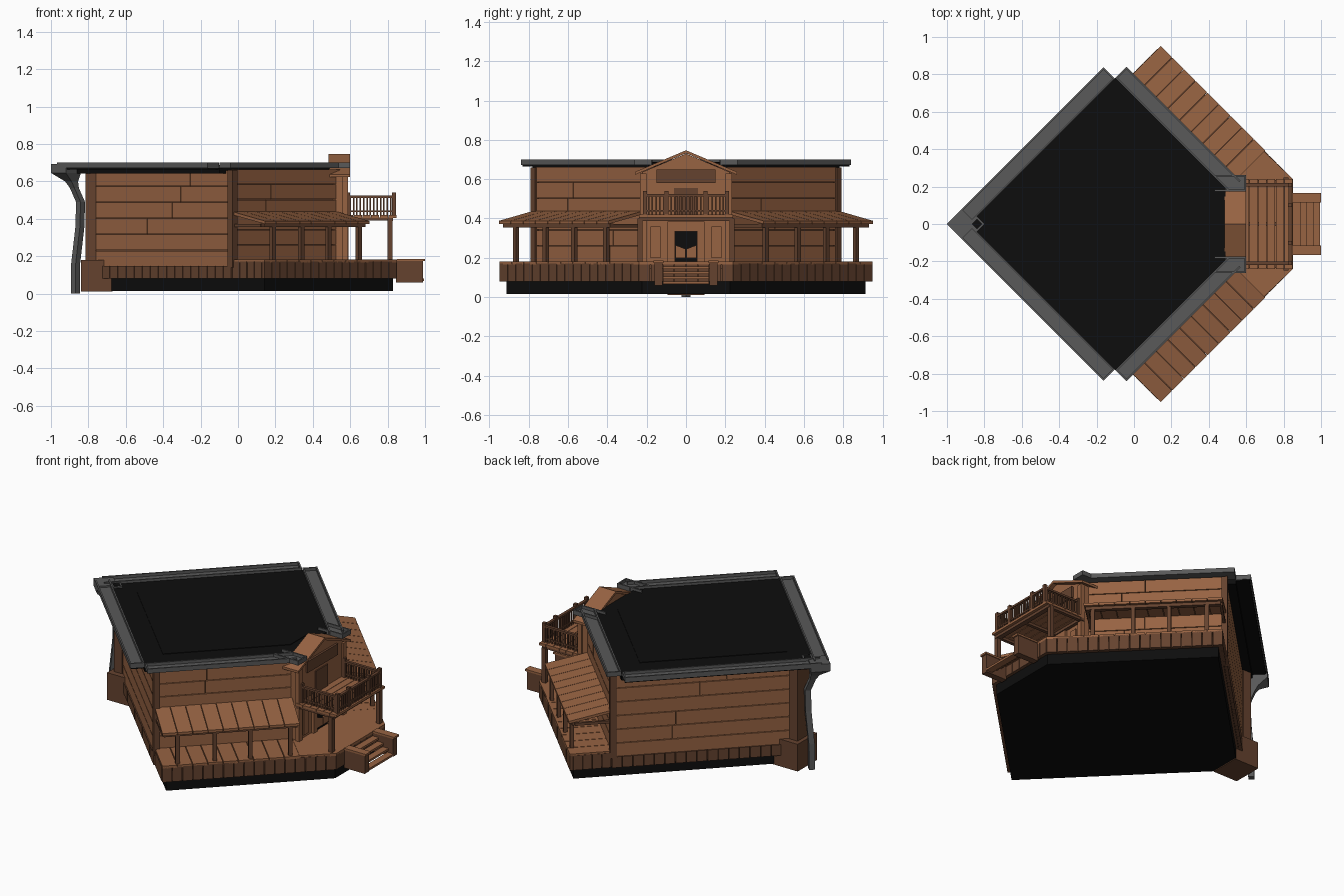
import bpy, bmesh, math, random
from mathutils import Matrix, Vector

if "Cube" in bpy.data.objects:
    bpy.data.objects.remove(bpy.data.objects["Cube"])

random.seed(4)
I = Matrix.Identity(4)
R = Matrix.Rotation(math.radians(45), 4, 'Z')          # local x = out of front wall, local y = out of back wall
SIDES = (R, Matrix.Scale(-1, 4, (0, 1, 0)) @ R)        # the building is mirrored across y
FLIPS = (I, Matrix.Scale(-1, 4, (0, 1, 0)))


def mat(name, c):
    m = bpy.data.materials.new(name)
    m.diffuse_color = (*c, 1)
    m.use_nodes = True
    m.node_tree.nodes["Principled BSDF"].inputs["Base Color"].default_value = m.diffuse_color
    return m


WOOD = mat("wood", (0.31, 0.125, 0.055))
DARK = mat("dark_wood", (0.13, 0.055, 0.028))
BLACK = mat("black", (0.004, 0.004, 0.004))
GREY = mat("grey_metal", (0.1, 0.1, 0.1))


class Part:
    """Collects solids into one named object."""
    def __init__(self, name, material):
        self.name, self.mat, self.bm = name, material, bmesh.new()

    def box(self, a, b, M=I):
        c = [(p + q) / 2 for p, q in zip(a, b)]
        s = [abs(q - p) for p, q in zip(a, b)]
        bmesh.ops.create_cube(self.bm, size=1, matrix=M @ Matrix.Translation(c) @ Matrix.Diagonal((*s, 1)))
        return self

    def loft(self, rings):
        vs = [[self.bm.verts.new(p) for p in r] for r in rings]
        n = len(vs[0])
        self.bm.faces.new(vs[0])
        self.bm.faces.new(vs[-1])
        for u, w in zip(vs, vs[1:]):
            for i in range(n):
                self.bm.faces.new((u[i], u[(i + 1) % n], w[(i + 1) % n], w[i]))
        return self

    def prism(self, poly, z0, z1):
        return self.loft([[(x, y, z) for x, y in poly] for z in (z0, z1)])

    def done(self):
        bmesh.ops.recalc_face_normals(self.bm, faces=self.bm.faces)
        me = bpy.data.meshes.new(self.name)
        self.bm.to_mesh(me)
        self.bm.free()
        me.materials.append(self.mat)
        bpy.context.collection.objects.link(bpy.data.objects.new(self.name, me))


def sym(half):
    """Close a half outline (y >= 0) by mirroring it."""
    return half + [(x, -y) for x, y in reversed(half) if y > 0]


def split(a, b, n, gap=0.004):
    w = (b - a) / n
    return [(a + i * w + gap / 2, a + (i + 1) * w - gap / 2) for i in range(n)]


# footing, deck body and wall core
Part("footing", BLACK).prism(sym([(-.77, 0), (.141, .912), (.83, .224)]), .015, .085).done()
Part("deck_body", DARK).prism(sym([(-.79, 0), (.14, .93), (.84, .23)]), .08, .145).done()
Part("wall_core", DARK).prism(sym([(-.79, 0), (-.03, .76), (.51, .22)]), .14, .66).done()

# horizontal wall planks, broken at random joints
walls = Part("wall_planks", WOOD)
for M in SIDES:
    for z0, z1 in split(.18, .665, 6):
        j = random.uniform(-.05, .35)
        walls.box((.512, -.24, z0), (.53, j - .001, z1), M).box((.512, j + .001, z0), (.53, .56, z1), M)
    for z0, z1 in split(.145, .66, 6):
        j = random.uniform(-.3, .3)
        walls.box((-.56, .555, z0), (j - .001, .573, z1), M).box((j + .001, .555, z0), (.52, .573, z1), M)
walls.done()
corner = Part("corner_posts", DARK)
for M in SIDES:
    corner.box((.50, .545, .14), (.54, .58, .66), M)
corner.box((-.815, -.06, .17), (-.76, .06, .65)).done()
Part("rear_block", DARK).box((-.84, -.095, .01), (-.67, .095, .18)).done()

# skirt boards around the deck
skirt = Part("deck_skirt", DARK)
for M in SIDES:
    for a, b in split(-.43, .573, 17):
        skirt.box((.752, a, .08), (.77, b, .172), M)
    for a, b in split(.53, .752, 4):
        skirt.box((a, .555, .08), (b, .573, .172), M)
    for a, b in split(-.573, .53, 18):
        skirt.box((a, .56, .08), (b, .58, .148), M)
for a, b in split(-.24, .24, 8):
    skirt.box((.835, a, .08), (.85, b, .172))
skirt.done()

# deck floor planks and entrance floor
floor = Part("deck_floor", WOOD)
for M in SIDES:
    for a, b in split(-.22, .573, 9):
        floor.box((.52, a, .166), (.77, b, .182), M)
floor.prism(sym([(.53, .22), (.697, .387), (.85, .24)]), .166, .182).done()

# porch awnings: sloping slats on beams and posts
slats = Part("awning_slats", WOOD)
posts = Part("porch_posts", DARK)
for M in SIDES:
    for a, b in split(-.22, .573, 9, .003):
        slats.loft([[M @ Vector((x, y, z)) for x, z in ((.52, .423), (.52, .44), (.775, .388), (.775, .372))]
                    for y in (a, b)])
    posts.box((.73, -.21, .355), (.755, .56, .374), M)
    for y in (-.17, .06, .265, .48):
        posts.box((.732, y - .012, .18), (.754, y + .012, .36), M)
    for y in (-.20, .56):
        posts.box((.53, y - .008, .355), (.74, y + .008, .372), M)
slats.done()
for s in (-1, 1):
    posts.box((.80, s * .235 - .013, .18), (.826, s * .235 + .013, .40))
posts.done()

# entrance facade with gable
pent = [(-.225, .18), (.225, .18), (.225, .635), (0, .73), (-.225, .635)]
Part("entrance_wall", WOOD).loft([[(x, y, z) for y, z in pent] for x in (.49, .575)]).done()
gable = Part("gable_roof", WOOD)
for s in (-1, 1):
    prof = [(0, .732), (0, .747), (s * .26, .637), (s * .26, .622)]
    gable.loft([[(x, y, z) for y, z in prof] for x in (.485, .60)])
gable.done()
Part("sign_board", DARK).box((.57, -.15, .58), (.588, .15, .65)).done()
trim = Part("entrance_trim", WOOD)
for s in (-1, 1):
    trim.box((.56, s * .20, .18), (.588, s * .235, .63))
    trim.box((.57, s * .058, .18), (.592, s * .095, .385))
    trim.box((.57, s * .13, .20), (.583, s * .18, .36))
trim.box((.57, -.095, .335), (.592, .095, .385)).done()
Part("door_opening", BLACK).box((.56, -.056, .182), (.58, .056, .335)).done()
Part("upper_door", DARK).box((.56, -.06, .42), (.582, .06, .555)).done()
doors = Part("swing_doors", WOOD)
for s in (-1, 1):
    prof = [(s * .054, .20), (s * .054, .265), (s * .028, .255), (s * .003, .245), (s * .003, .20)]
    doors.loft([[(x, y, z) for y, z in prof] for x in (.582, .59)])
doors.done()

# balcony floor, frame and railing
balcony = Part("balcony_floor", WOOD)
for a, b in split(.57, .85, 6, .003):
    balcony.box((a, -.24, .405), (b, .24, .42))
balcony.done()
frame = Part("balcony_frame", DARK)
frame.box((.80, -.24, .388), (.83, .24, .406)).box((.57, -.24, .388), (.595, .24, .406))
for y in (-.225, 0, .225):
    frame.box((.58, y - .01, .39), (.82, y + .01, .406))
frame.done()
rail = Part("balcony_railing", DARK)
rail.box((.825, -.215, .512), (.843, .215, .524)).box((.828, -.21, .436), (.84, .21, .444))
for i in range(21):
    y = -.19 + i * .019
    rail.box((.831, y - .004, .42), (.838, y + .004, .515))
for s in (-1, 1):
    rail.box((.58, s * .20, .512), (.84, s * .218, .524)).box((.58, s * .204, .436), (.84, s * .214, .444))
    for i in range(13):
        x = .60 + i * .018
        rail.box((x - .004, s * .205, .42), (x + .004, s * .213, .515))
    for x in (.59, .834):
        rail.box((x - .01, s * .199, .42), (x + .01, s * .219, .54))
    rail.box((.824, s * .09, .42), (.844, s * .11, .54))
rail.done()

# entrance stairs with side walls
stairs = Part("stair_treads", WOOD)
for i in range(4):
    stairs.box((.85 + i * .034, -.118, .142 - i * .025), (.892 + i * .034, .118, .155 - i * .025))
stairs.done()
cheeks = Part("stair_sides", DARK)
caps = Part("stair_caps", WOOD)
for s in (-1, 1):
    cheeks.box((.845, s * .12, .06), (.99, s * .16, .175))
    caps.box((.85, s * .115, .174), (1.0, s * .165, .186))
cheeks.done()
caps.done()

# flat roof with raised inner panel
roof = Part("roof", BLACK)
roof.prism(sym([(-.88, 0), (-.10, .78), (.49, .19)]), .642, .685)
roof.prism(sym([(-.70, 0), (-.10, .60), (.42, .08)]), .68, .688)
for M in SIDES:
    roof.box((-.68, .57, .664), (.475, .70, .675), M)
roof.done()


# gutters: open channels along every eave
def channel(p, M, x0, x1, y0, y1, along_x):
    t = .009
    p.box((x0, y0, .672), (x1, y1, .682), M)
    if along_x:
        p.box((x0, y0, .672), (x1, y0 + t, .70), M).box((x0, y1 - t, .672), (x1, y1, .70), M)
    else:
        p.box((x0, y0, .672), (x0 + t, y1, .70), M).box((x1 - t, y0, .672), (x1, y1, .70), M)


gutters = Part("gutters", GREY)
for M, F in zip(SIDES, FLIPS):
    channel(gutters, M, -.66, .477, .622, .707, True)
    channel(gutters, M, .481, .566, -.24, .622, False)
    gutters.box((.481, .613, .672), (.566, .622, .70), M).box((.468, .622, .672), (.477, .707, .70), M)
    channel(gutters, F, .43, .60, .175, .262, True)
    gutters.box((.592, .175, .672), (.60, .262, .70), F)
gutters.done()

# corner hopper and bent square downspout
path = [(-.92, .692, .08), (-.92, .645, .08), (-.89, .60, .035), (-.875, .565, .024), (-.842, .49, .024),
        (-.845, .36, .024), (-.868, .16, .024), (-.87, 0, .024)]
Part("downspout", GREY).loft([[(x - r, 0, z), (x, r, z), (x + r, 0, z), (x, -r, z)] for x, z, r in path]).done()
drain = Part("drain_rim", GREY)
drain.prism([(-.88, 0), (-.84, .04), (-.80, 0), (-.84, -.04)], .68, .693).done()
Part("drain_hole", BLACK).prism([(-.868, 0), (-.84, .028), (-.812, 0), (-.84, -.028)], .685, .695).done()
